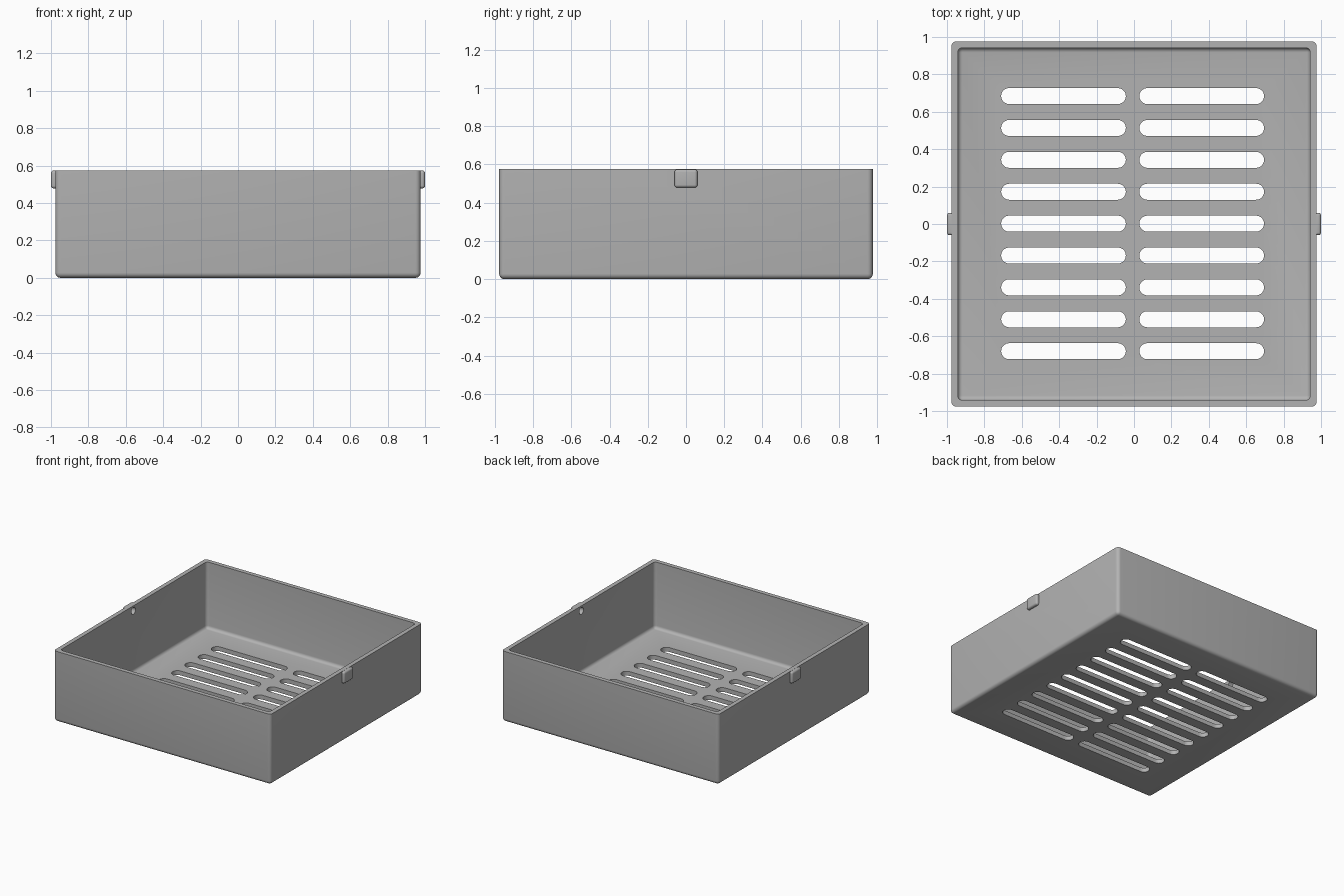
import bpy, bmesh, math
from mathutils import Matrix

cube = bpy.data.objects.get("Cube")
if cube:
    bpy.data.objects.remove(cube)

HALF, INNER, HEIGHT, FLOOR = 0.977, 0.942, 0.575, 0.035

grey = bpy.data.materials.new("plain_grey")
grey.use_nodes = True
grey.diffuse_color = (0.45, 0.45, 0.45, 1)
grey.node_tree.nodes["Principled BSDF"].inputs["Base Color"].default_value = grey.diffuse_color


def finish(bm, name):
    mesh = bpy.data.meshes.new(name)
    bmesh.ops.recalc_face_normals(bm, faces=bm.faces)
    bm.to_mesh(mesh)
    bm.free()
    mesh.materials.append(grey)
    obj = bpy.data.objects.new(name, mesh)
    bpy.context.collection.objects.link(obj)
    return obj


def box(name, low, high, radius, keep):
    """Box with rounded edges, except those for which keep(edge) is true."""
    bm = bmesh.new()
    bmesh.ops.create_cube(bm, size=1)
    for v in bm.verts:
        v.co = [high[i] if v.co[i] > 0 else low[i] for i in range(3)]
    edges = [e for e in bm.edges if not keep(e)]
    bmesh.ops.bevel(bm, geom=edges, offset=radius, segments=5,
                    profile=0.5, affect='EDGES')
    return finish(bm, name)


def add_slot(bm, x, y, length, width):
    """Upright stadium-shaped prism for cutting the floor."""
    r, steps = width / 2, 10
    points = []
    for side in (1, -1):
        for i in range(steps + 1):
            a = math.pi * (i / steps - 0.5) + (0 if side > 0 else math.pi)
            points.append((x + side * (length / 2 - r) + r * math.cos(a),
                           y + r * math.sin(a), -0.1))
    face = bm.faces.new([bm.verts.new(p) for p in points])
    grown = bmesh.ops.extrude_face_region(bm, geom=[face])["geom"]
    for v in grown:
        if isinstance(v, bmesh.types.BMVert):
            v.co.z = 0.2


def combine(target, tool, operation):
    mod = target.modifiers.new(operation.lower(), 'BOOLEAN')
    mod.operation, mod.solver, mod.object = operation, 'EXACT', tool
    tool.hide_render = True
    bpy.context.view_layer.objects.active = target
    bpy.ops.object.modifier_apply(modifier=mod.name)
    bpy.data.objects.remove(tool)


def at_top(edge):
    return all(v.co.z > 0.5 for v in edge.verts)


# Tray shell
tray = box("tray", (-HALF, -HALF, 0), (HALF, HALF, HEIGHT), 0.028, at_top)

# Side catches, merged into the rim
for side in (-1, 1):
    low, high = sorted((side * 0.96, side * 1.0))
    catch = box("side_catch", (low, -0.06, 0.478), (high, 0.06, HEIGHT - 0.001), 0.015,
                lambda e: all(abs(v.co.x) < 0.97 for v in e.verts))
    combine(tray, catch, 'UNION')

# Hollow interior
cavity = box("cavity_cutter", (-INNER, -INNER, FLOOR), (INNER, INNER, 0.8), 0.025, at_top)
combine(tray, cavity, 'DIFFERENCE')

# Two columns of floor slots
bm = bmesh.new()
for x in (-0.377, 0.362):
    for row in range(-4, 5):
        add_slot(bm, x, row * 0.1705 + 0.002, 0.667, 0.086)
combine(tray, finish(bm, "slot_cutters"), 'DIFFERENCE')

# Blind round sockets behind the catches
bm = bmesh.new()
for side in (-1, 1):
    place = Matrix.Translation((side * 0.95, 0, 0.534)) @ Matrix.Rotation(math.pi / 2, 4, 'Y')
    bmesh.ops.create_cone(bm, cap_ends=True, segments=24, radius1=0.028,
                          radius2=0.028, depth=0.07, matrix=place)
combine(tray, finish(bm, "socket_cutters"), 'DIFFERENCE')

# Smooth rounded edges, crisp corners
bpy.ops.object.select_all(action='DESELECT')
tray.select_set(True)
bpy.context.view_layer.objects.active = tray
bpy.ops.object.shade_smooth_by_angle(angle=math.radians(30))
